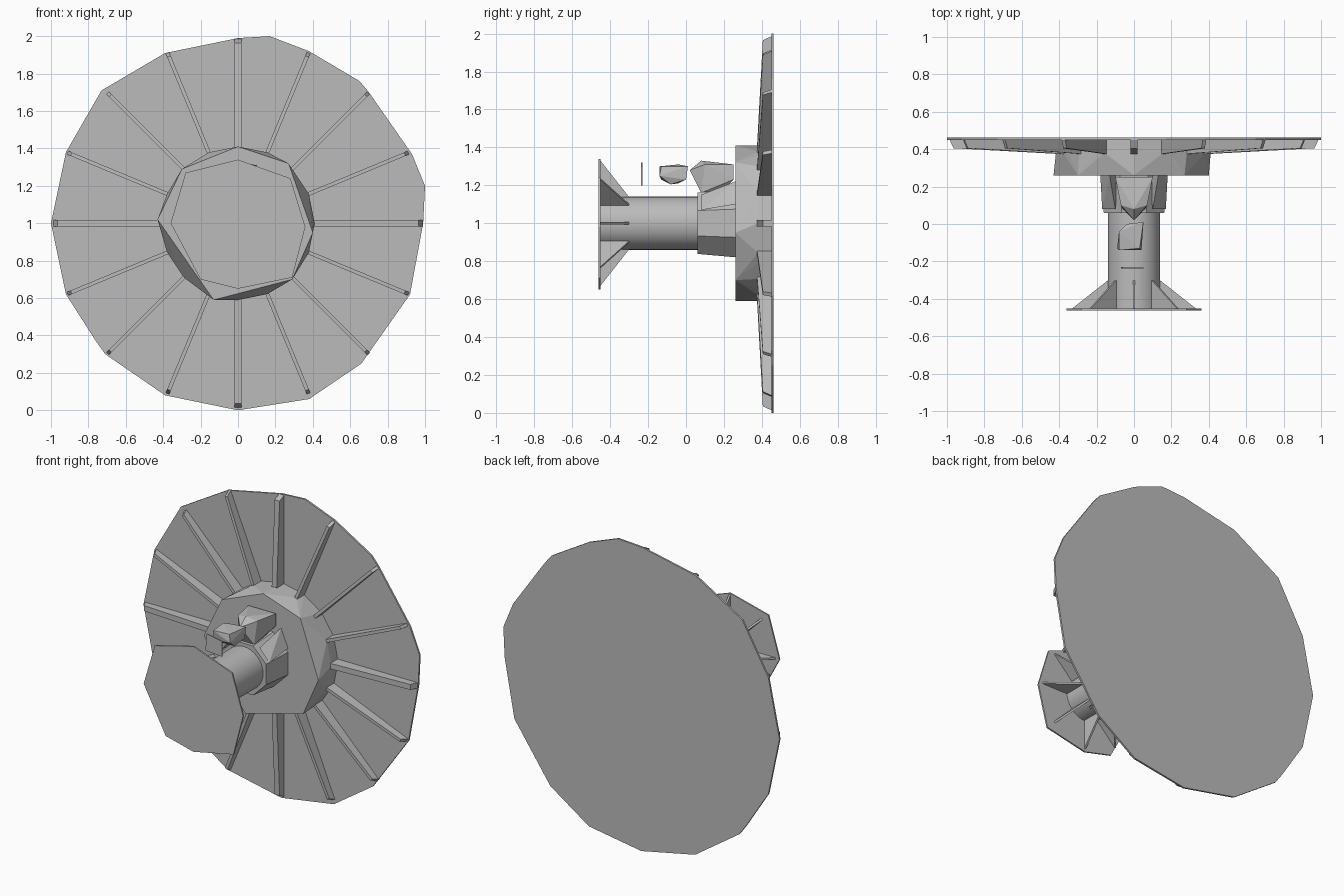
import bpy, bmesh
from math import sin, cos, tau
from mathutils import Vector

cube = bpy.data.objects.get("Cube")
if cube:
    bpy.data.objects.remove(cube, do_unlink=True)

AXIS_Z = 1.0
grey = bpy.data.materials.new("plain_grey")
grey.use_nodes = True
grey.diffuse_color = (0.5, 0.5, 0.5, 1)
grey.node_tree.nodes["Principled BSDF"].inputs["Base Color"].default_value = (0.5, 0.5, 0.5, 1)


def hull(name, points):
    """Flat-faced convex solid around the given points."""
    bm = bmesh.new()
    for p in points:
        bm.verts.new(p)
    res = bmesh.ops.convex_hull(bm, input=bm.verts[:])
    loose = [v for v in bm.verts if not v.link_faces]
    bmesh.ops.delete(bm, geom=loose, context='VERTS')
    bmesh.ops.dissolve_limit(bm, angle_limit=0.01, verts=bm.verts[:], edges=bm.edges[:])
    bmesh.ops.recalc_face_normals(bm, faces=bm.faces[:])
    mesh = bpy.data.meshes.new(name)
    bm.to_mesh(mesh)
    bm.free()
    mesh.materials.append(grey)
    obj = bpy.data.objects.new(name, mesh)
    bpy.context.collection.objects.link(obj)
    return obj


def ring(n, r, y, turn=0.0):
    """Regular polygon around the barrel axis."""
    return [(r * cos(tau * (i + turn) / n), y, AXIS_Z + r * sin(tau * (i + turn) / n))
            for i in range(n)]


def at_depth(outline, y):
    return [(x, y, z) for x, z in outline]


def blade(name, profile, width, angle):
    """Thin radial plate; profile is (radius, y)."""
    out = Vector((cos(angle), 0, sin(angle)))
    side = Vector((-sin(angle), 0, cos(angle))) * width / 2
    centre = Vector((0, 0, AXIS_Z))
    return hull(name, [centre + out * r + Vector((0, y, 0)) + side * s
                       for r, y in profile for s in (-1, 1)])


# Large irregular disc
rim = [(0, 1.99), (0.17, 2.0), (0.38, 1.92), (0.65, 1.76), (0.70, 1.70), (0.93, 1.37),
       (1.0, 1.2), (0.99, 1.0), (0.92, 0.62), (0.66, 0.25), (0.38, 0.06), (0, 0),
       (-0.39, 0.08), (-0.71, 0.30), (-0.76, 0.37), (-0.92, 0.62), (-1.0, 1.0),
       (-0.92, 1.38), (-0.73, 1.71), (-0.39, 1.91)]
hull("dish_disc", at_depth(rim, 0.45) + at_depth(rim, 0.462))

# Radial ribs, thicker on the four main axes
rib = [(0.36, 0.372), (0.965, 0.405), (0.988, 0.455), (0.36, 0.455)]
for i in range(16):
    blade(f"dish_rib_{i + 1}", rib, 0.036 if i % 4 == 0 else 0.02, tau * i / 16)

# Faceted hub
face = [(-0.43, 1.02), (-0.13, 0.59), (0.29, 0.70), (0.40, 0.95),
        (0.27, 1.32), (0, 1.41), (-0.30, 1.29)]
hull("hub", at_depth(face, 0.26) + ring(16, 0.41, 0.38) + ring(16, 0.41, 0.45))

# Collar and barrel
hull("collar", ring(8, 0.175, 0.06, 0.5) + ring(8, 0.195, 0.27, 0.5))
barrel = hull("barrel", ring(32, 0.14, -0.455) + ring(32, 0.14, 0.28))
bpy.ops.object.select_all(action='DESELECT')
barrel.select_set(True)
bpy.context.view_layer.objects.active = barrel
bpy.ops.object.shade_smooth_by_angle()

# Front plate and its supporting fins
plate = [(-0.28, 1.27), (0, 1.34), (0.28, 1.24), (0.36, 0.98),
         (0.29, 0.71), (0, 0.65), (-0.20, 0.70), (-0.36, 1.0)]
hull("front_plate", at_depth(plate, -0.462) + at_depth(plate, -0.452))
for i in range(8):
    blade(f"plate_fin_{i + 1}", [(0.10, -0.455), (0.335, -0.455), (0.10, -0.27)],
          0.012, tau * i / 8)

# Angular sight on top of the collar
hull("sight_body", [(0, 0.02, 1.28), (-0.06, 0.08, 1.16), (0.06, 0.08, 1.16),
                    (-0.07, 0.10, 1.31), (0.07, 0.10, 1.31), (0, 0.08, 1.33),
                    (-0.10, 0.25, 1.31), (0.10, 0.25, 1.31),
                    (-0.10, 0.25, 1.23), (0.10, 0.25, 1.23),
                    (-0.05, 0.18, 1.16), (0.05, 0.18, 1.16)])
for name, s in (("left", 1), ("right", -1)):
    hull(f"sight_bracket_{name}", [(s * 0.17, 0.08, 1.07), (s * 0.10, 0.08, 1.15),
                                   (s * 0.18, 0.26, 1.10), (s * 0.13, 0.26, 1.22),
                                   (s * 0.08, 0.26, 1.12)])

# Floating sight block and thin plate
hull("sight_block", [(-0.09, -0.13, 1.23), (0.04, -0.14, 1.25), (-0.08, -0.14, 1.30),
                     (0.03, -0.13, 1.30), (-0.08, -0.04, 1.31), (-0.04, 0.0, 1.30),
                     (0.05, 0.01, 1.30), (0.05, 0.0, 1.23), (-0.07, -0.04, 1.21),
                     (0.03, -0.08, 1.205)])
hull("sight_plate", [(x, y, z) for x, z in ((-0.07, 1.21), (0.05, 1.20), (0.05, 1.30), (-0.06, 1.32))
                     for y in (-0.238, -0.23)])
